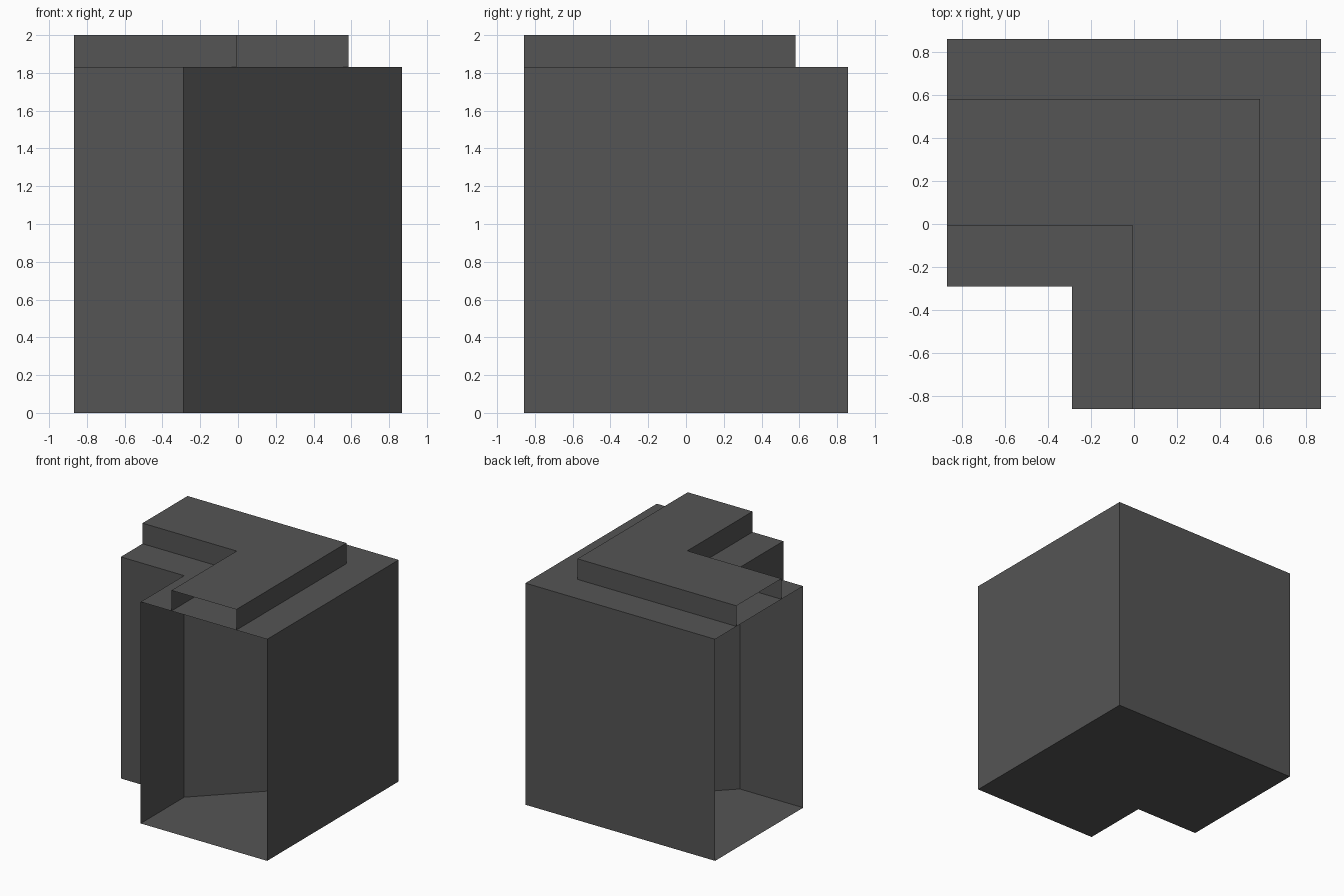
import bpy, bmesh

if "Cube" in bpy.data.objects:
    bpy.data.objects.remove(bpy.data.objects["Cube"])

X, Y = 0.867, 0.858          # half extents of the plan

grey = bpy.data.materials.new("dark_grey")
grey.diffuse_color = (0.09, 0.09, 0.09, 1)
grey.use_nodes = True
grey.node_tree.nodes["Principled BSDF"].inputs["Base Color"].default_value = grey.diffuse_color


def corner_shell(name, inner, outer, z0, z1, floor, mitre):
    """L-shaped channel with open ends, running from the left end to the front end."""
    (ix, iy), (ox, oy) = inner, outer
    inside = [(-X, iy), (ix, iy), (ix, -Y)]
    outside = [(-X, oy), (ox, oy), (ox, -Y)]
    bm = bmesh.new()
    a, b, c, d = [[bm.verts.new((x, y, z)) for x, y in line]
                  for line, z in ((inside, z0), (outside, z0), (outside, z1), (inside, z1))]
    strips = [(b, c), (c, d), (d, a)] + ([(a, b)] if floor else [])
    for p, q in strips:
        for i in range(2):
            bm.faces.new((p[i], p[i + 1], q[i + 1], q[i]))
    # diagonal wall where the two legs meet
    if mitre:
        bm.faces.new((a[1], b[1], c[1], d[1]))
    bmesh.ops.dissolve_limit(bm, angle_limit=0.01, verts=[], edges=[])
    mesh = bpy.data.meshes.new(name)
    bm.to_mesh(mesh)
    bm.free()
    mesh.materials.append(grey)
    obj = bpy.data.objects.new(name, mesh)
    bpy.context.collection.objects.link(obj)


# tall lower block, then the narrower step on top of it
corner_shell("wall_corner", (-0.288, -0.291), (X, Y), 0, 1.83, True, True)
corner_shell("top_step", (-0.007, -0.007), (0.585, 0.58), 1.83, 2.0, False, False)
